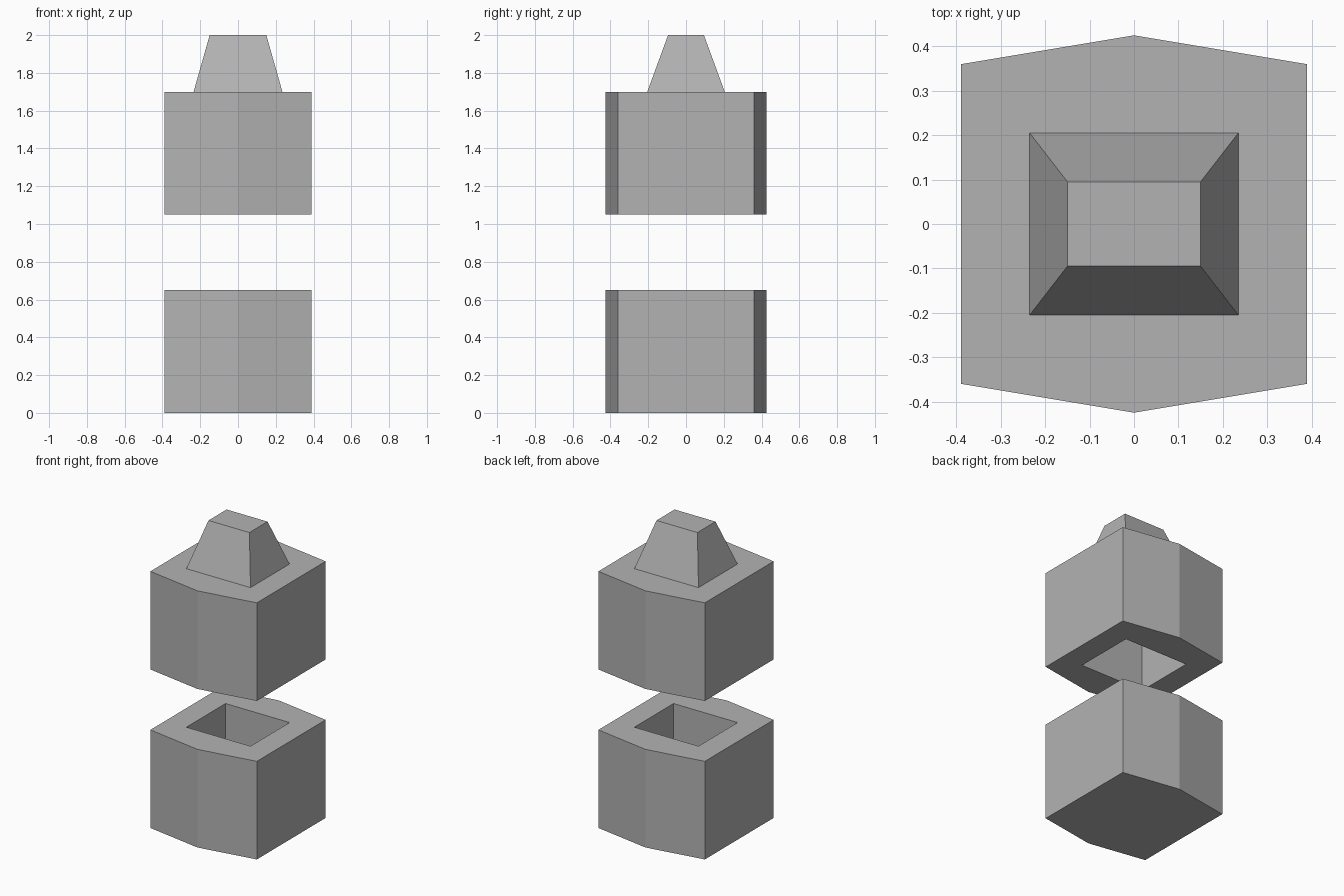
import bpy
import bmesh

cube = bpy.data.objects.get("Cube")
if cube:
    bpy.data.objects.remove(cube, do_unlink=True)

grey = bpy.data.materials.new("plain_grey")
GREY = (0.45, 0.45, 0.45, 1)
grey.use_nodes = True
grey.diffuse_color = GREY
grey.node_tree.nodes["Principled BSDF"].inputs["Base Color"].default_value = GREY

HALF_X, SIDE_Y, RIDGE_Y = 0.39, 0.36, 0.425
PEG_X, PEG_Y = 0.235, 0.205
BLOCK_H, SOCKET_DEPTH = 0.65, 0.33

# Counter-clockwise outlines, starting at the front right corner
OUTLINE = [(-HALF_X, -SIDE_Y), (0, -RIDGE_Y), (HALF_X, -SIDE_Y),
           (HALF_X, SIDE_Y), (0, RIDGE_Y), (-HALF_X, SIDE_Y)]


def rectangle(x, y):
    return [(-x, -y), (x, -y), (x, y), (-x, y)]


def ring(bm, points, z):
    return [bm.verts.new((x, y, z)) for x, y in points]


def walls(bm, low, high):
    for i in range(len(low)):
        j = (i + 1) % len(low)
        bm.faces.new((low[i], low[j], high[j], high[i]))


def finish(bm, name):
    mesh = bpy.data.meshes.new(name)
    bm.to_mesh(mesh)
    bm.free()
    mesh.materials.append(grey)
    obj = bpy.data.objects.new(name, mesh)
    bpy.context.collection.objects.link(obj)
    return obj


def socket_block(name, base, socket_on_top):
    """Six-sided block with a rectangular socket in one end."""
    bm = bmesh.new()
    closed, opened = (base, base + BLOCK_H) if socket_on_top else (base + BLOCK_H, base)
    depth = SOCKET_DEPTH if socket_on_top else -SOCKET_DEPTH
    o = ring(bm, OUTLINE, opened)
    c = ring(bm, OUTLINE, closed)
    rim = ring(bm, rectangle(PEG_X, PEG_Y), opened)
    floor = ring(bm, rectangle(PEG_X, PEG_Y), opened - depth)
    walls(bm, c, o)
    walls(bm, rim, floor)
    bm.faces.new(c)
    bm.faces.new(floor)
    # Flat border around the socket
    bm.faces.new((o[0], o[1], o[2], rim[1], rim[0]))
    bm.faces.new((o[2], o[3], rim[2], rim[1]))
    bm.faces.new((o[3], o[4], o[5], rim[3], rim[2]))
    bm.faces.new((o[5], o[0], rim[0], rim[3]))
    bmesh.ops.recalc_face_normals(bm, faces=bm.faces)
    return finish(bm, name)


def tapered_peg(name, base, top):
    bm = bmesh.new()
    low = ring(bm, rectangle(PEG_X, PEG_Y), base)
    high = ring(bm, rectangle(0.15, 0.095), top)
    walls(bm, low, high)
    bm.faces.new(high)
    return finish(bm, name)


# Lower block opens upward, upper block opens downward and carries the peg
socket_block("lower_block", 0, True)
socket_block("upper_block", 1.05, False)
tapered_peg("top_peg", 1.05 + BLOCK_H, 2)
